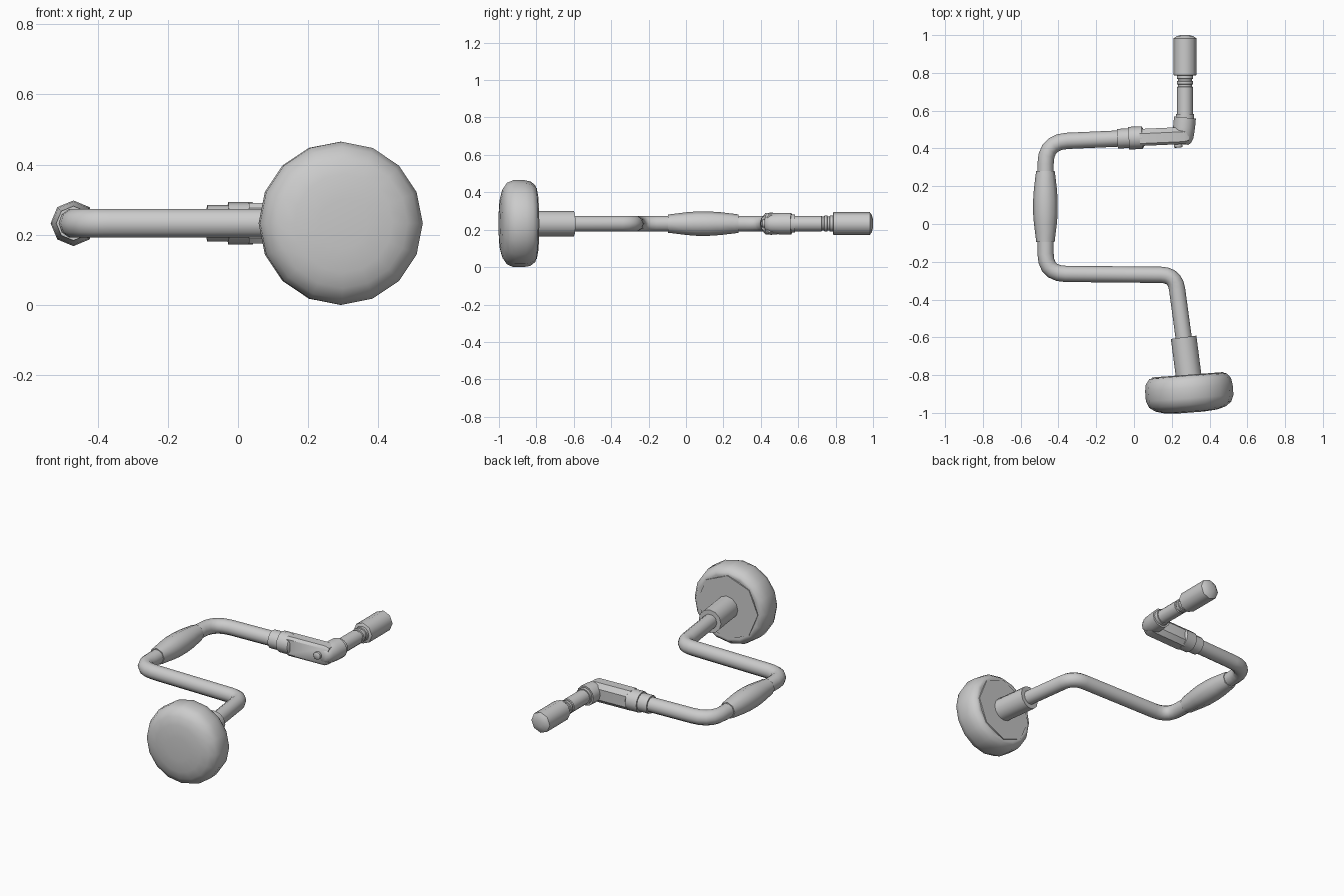
import bpy, bmesh, math
from mathutils import Vector, Matrix

if "Cube" in bpy.data.objects:
    bpy.data.objects.remove(bpy.data.objects["Cube"])

Z = 0.2325  # height of the tool's centre plane


def finish(name, bm, matrix, angle=50):
    bmesh.ops.recalc_face_normals(bm, faces=bm.faces)
    mesh = bpy.data.meshes.new(name)
    bm.to_mesh(mesh)
    bm.free()
    mesh.transform(matrix)
    obj = bpy.data.objects.new(name, mesh)
    bpy.context.collection.objects.link(obj)
    smooth(obj, angle)
    return obj


def smooth(obj, angle=50):
    bpy.ops.object.select_all(action='DESELECT')
    obj.select_set(True)
    bpy.context.view_layer.objects.active = obj
    bpy.ops.object.shade_smooth_by_angle(angle=math.radians(angle))


def frame(x, y, direction):
    rot = Vector((*direction, 0)).to_track_quat('Z', 'Y').to_matrix().to_4x4()
    return Matrix.Translation((x, y, Z)) @ rot


def loft(name, rings, matrix, angle=50):
    bm = bmesh.new()
    rows = [[bm.verts.new(p) for p in ring] for ring in rings]
    n = len(rows[0])
    for a, b in zip(rows, rows[1:]):
        for i in range(n):
            j = (i + 1) % n
            bm.faces.new((a[i], a[j], b[j], b[i]))
    bm.faces.new(rows[0])
    bm.faces.new(rows[-1])
    return finish(name, bm, matrix, angle)


def lathe(name, x, y, direction, profile, sides=8, angle=50):
    rings = [[(r * math.cos(2 * math.pi * i / sides), r * math.sin(2 * math.pi * i / sides), t)
              for i in range(sides)] for t, r in profile]
    return loft(name, rings, frame(x, y, direction), angle)


def fillet_path(points, radii, steps=5):
    pts = [Vector(p) for p in points]
    out = [pts[0]]
    for k in range(1, len(pts) - 1):
        p = pts[k]
        a = p + (pts[k - 1] - p).normalized() * radii[k - 1]
        b = p + (pts[k + 1] - p).normalized() * radii[k - 1]
        for i in range(steps + 1):
            t = i / steps
            out.append(a * (1 - t) ** 2 + p * (2 * t * (1 - t)) + b * t * t)
    return out + [pts[-1]]


# Bent crank rod
curve = bpy.data.curves.new("crank_rod", 'CURVE')
curve.dimensions = '3D'
curve.bevel_depth = 0.043
curve.bevel_resolution = 3
curve.use_fill_caps = True
path = fillet_path([(0.283, -0.75), (0.218, -0.27), (-0.468, -0.263),
                    (-0.468, 0.435), (0.0, 0.456)], [0.075, 0.105, 0.115])
spline = curve.splines.new('POLY')
spline.points.add(len(path) - 1)
for sp, p in zip(spline.points, path):
    sp.co = (p.x, p.y, Z, 1)
rod = bpy.data.objects.new("crank_rod", curve)
bpy.context.collection.objects.link(rod)
bpy.ops.object.select_all(action='DESELECT')
rod.select_set(True)
bpy.context.view_layer.objects.active = rod
bpy.ops.object.convert(target='MESH')
smooth(bpy.context.view_layer.objects.active)

# Barrel grip on the crank
lathe("crank_grip", -0.469, -0.095, (0, 1),
      [(0, 0.04), (0, 0.049), (0.02, 0.051), (0.10, 0.061), (0.15, 0.065), (0.22, 0.065),
       (0.28, 0.061), (0.355, 0.052), (0.375, 0.049), (0.375, 0.04)])

# Head pad with flat octagonal plate and neck sleeve
tilt = (-0.075, 1)
lathe("head_pad", 0.30, -0.992, tilt,
      [(-0.006, 0.07), (0, 0.14), (0.012, 0.185), (0.035, 0.218), (0.07, 0.2325), (0.125, 0.2325),
       (0.16, 0.226), (0.186, 0.206), (0.19, 0.19), (0.184, 0.17)], 16)
lathe("head_plate", 0.287, -0.82, tilt, [(0, 0.19), (0.022, 0.19)])
lathe("head_sleeve", 0.29, -0.81, (-0.13, 1), [(0, 0.068), (0.212, 0.068)], 12)

# Stepped collar between crank and ratchet arm
arm_dir = (1, 0.045)
lathe("arm_collar", -0.088, 0.4515, arm_dir,
      [(0, 0.04), (0, 0.052), (0.06, 0.052), (0.06, 0.060), (0.13, 0.060), (0.138, 0.05)], 12)

# Ratchet arm, flat on the front side (local x runs along y)
half = [(0.045, 0.044), (0.032, 0.058), (-0.02, 0.058), (-0.045, 0.032)]
section = half + [(x, -y) for x, y in reversed(half)]
arm = frame(0.03, 0.458, arm_dir)
if (arm.to_3x3() @ Vector((1, 0, 0))).y > 0:
    section = [(-x, y) for x, y in section]
loft("ratchet_arm", [[(x * s, y * s, t) for x, y in section]
                     for t, s in ((0, 1), (0.235, 1), (0.26, 0.8))], arm, 40)

# Pivot pin on the flat face
lathe("pivot_pin", 0.232, 0.45, (0.045, -1), [(0, 0.022), (0.042, 0.022), (0.046, 0.017)], 12)

# Elbow head turning towards the socket
lathe("elbow_head", 0.257, 0.422, (0.09, 1),
      [(0, 0.03), (0.012, 0.045), (0.035, 0.054), (0.09, 0.058), (0.142, 0.058)], 12)

# Grooved drive shaft
lathe("drive_shaft", 0.27, 0.55, (0, 1),
      [(0, 0.048), (0.032, 0.048), (0.032, 0.042), (0.175, 0.042), (0.178, 0.037), (0.188, 0.037),
       (0.19, 0.043), (0.205, 0.043), (0.207, 0.038), (0.217, 0.038), (0.219, 0.043), (0.25, 0.043)], 12)

# Socket chuck at the tip
lathe("socket_chuck", 0.27, 0.785, (0, 1),
      [(0, 0.055), (0.004, 0.061), (0.198, 0.061), (0.209, 0.045), (0.215, 0.02)])
